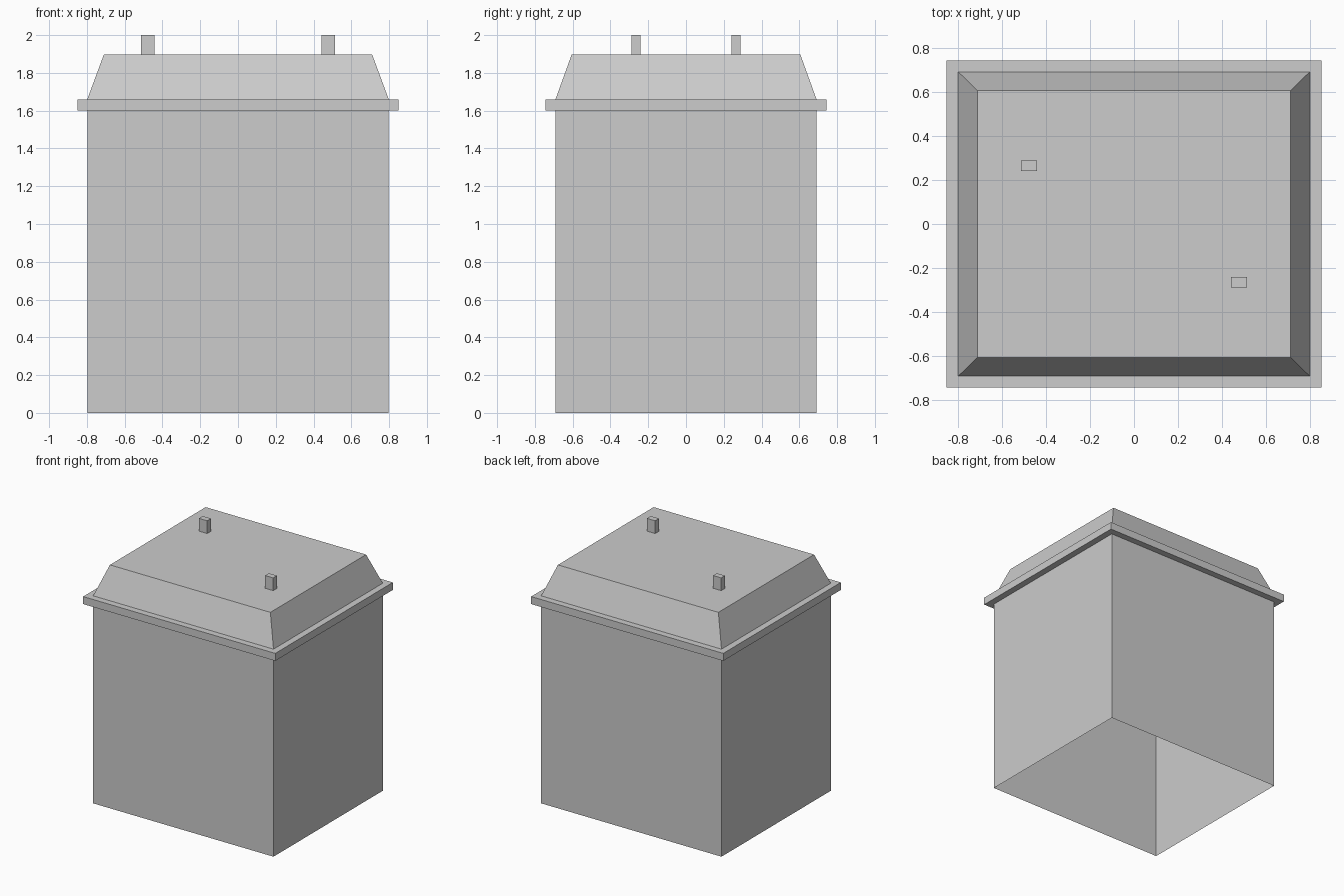
import bpy
import bmesh

default = bpy.data.objects.get("Cube")
if default:
    bpy.data.objects.remove(default, do_unlink=True)

grey = bpy.data.materials.new("light_grey")
grey.use_nodes = True
colour = (0.604, 0.604, 0.604, 1)
grey.diffuse_color = colour
grey.node_tree.nodes["Principled BSDF"].inputs["Base Color"].default_value = colour


def block(name, size, z0, z1, centre=(0, 0), top_size=None, open_bottom=False):
    """Box from z0 to z1, optionally tapered to top_size or open underneath."""
    bm = bmesh.new()
    bmesh.ops.create_cube(bm, size=1)
    for v in bm.verts:
        top = v.co.z > 0
        sx, sy = (top_size or size) if top else size
        v.co = (centre[0] + v.co.x * sx, centre[1] + v.co.y * sy, z1 if top else z0)
    bm.normal_update()
    if open_bottom:
        under = [f for f in bm.faces if f.normal.z < -0.9]
        bmesh.ops.delete(bm, geom=under, context='FACES')
    mesh = bpy.data.meshes.new(name)
    bm.to_mesh(mesh)
    bm.free()
    mesh.materials.append(grey)
    obj = bpy.data.objects.new(name, mesh)
    bpy.context.collection.objects.link(obj)
    return obj


# Hollow body, open underneath
block("body", (1.596, 1.382), 0, 1.60, open_bottom=True)
# Overhanging rim
block("rim", (1.70, 1.486), 1.60, 1.66)
# Tapered lid
block("lid", (1.596, 1.382), 1.66, 1.898, top_size=(1.42, 1.21))
# Two small posts at opposite corners of the lid
for name, side in (("back_right_post", -1), ("front_left_post", 1)):
    block(name, (0.072, 0.048), 1.898, 2.0, centre=(side * 0.477, side * -0.264))
